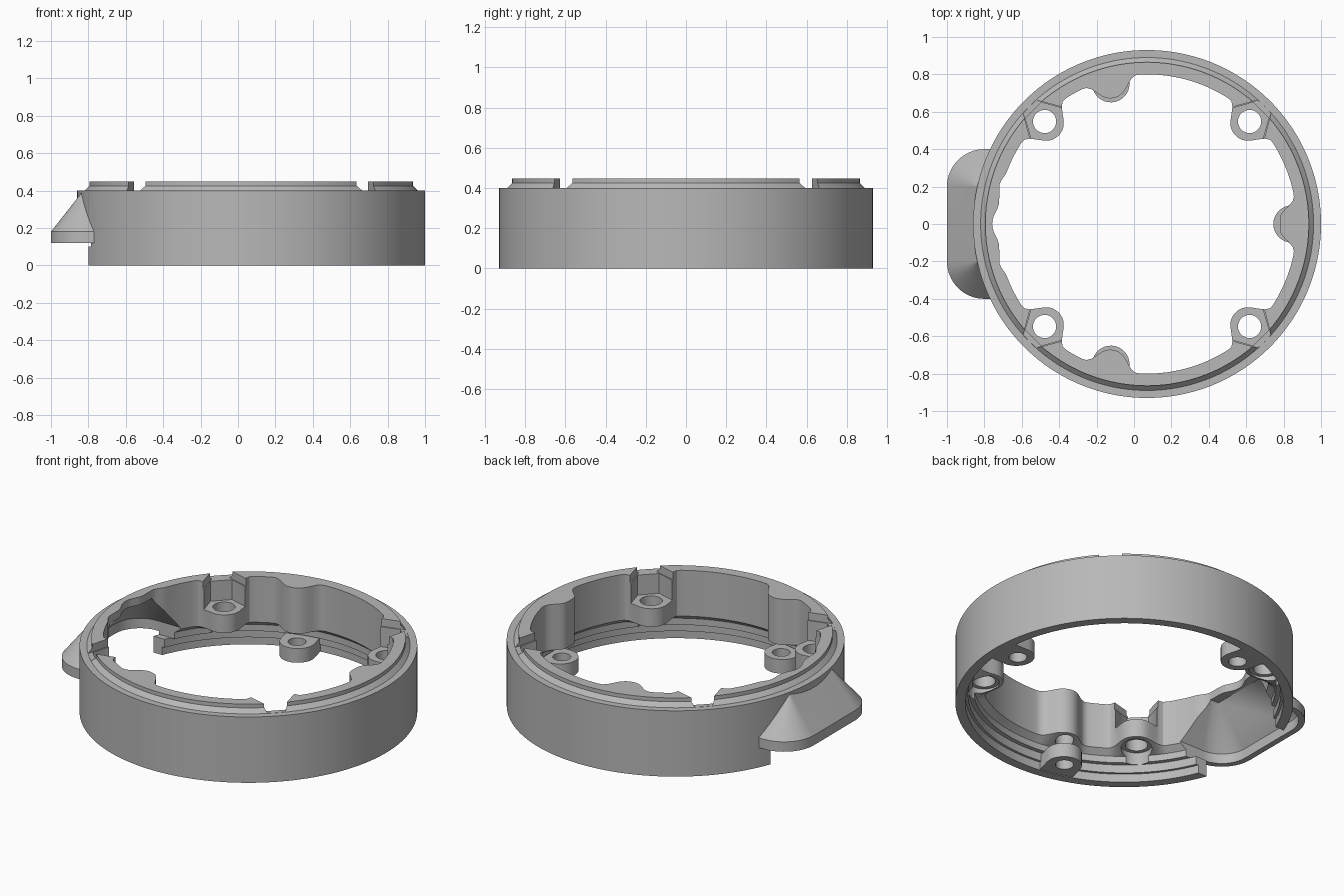
import bpy, bmesh
from math import sin, cos, pi, radians, sqrt, degrees
from mathutils import Vector

if "Cube" in bpy.data.objects:
    bpy.data.objects.remove(bpy.data.objects["Cube"])

CX = 0.07            # ring axis
SEG = 240
SCREWS = [45, 135, 225, 315]
LUGS = [0, 104.5, 255.5]

grey = bpy.data.materials.new("satin_grey")
grey.use_nodes = True
grey.diffuse_color = (0.48, 0.48, 0.48, 1)
grey.node_tree.nodes["Principled BSDF"].inputs["Base Color"].default_value = (0.48, 0.48, 0.48, 1)


def make(name, bm):
    bmesh.ops.recalc_face_normals(bm, faces=bm.faces)
    mesh = bpy.data.meshes.new(name)
    bm.to_mesh(mesh)
    bm.free()
    mesh.materials.append(grey)
    ob = bpy.data.objects.new(name, mesh)
    bpy.context.collection.objects.link(ob)
    return ob


def boolean(target, tool, mode):
    """Apply a boolean and remove the tool."""
    mod = target.modifiers.new(mode, 'BOOLEAN')
    mod.operation, mod.solver, mod.object = mode, 'EXACT', tool
    deps = bpy.context.evaluated_depsgraph_get()
    target_mesh = bpy.data.meshes.new_from_object(target.evaluated_get(deps))
    target.modifiers.clear()
    target.data = target_mesh
    bpy.data.objects.remove(tool)


def prism(name, pts, z0, z1, angle=0):
    """Extrude a plan outline, turned about the ring axis."""
    a = radians(angle)
    bm = bmesh.new()
    vs = [bm.verts.new((CX + x * cos(a) - y * sin(a), x * sin(a) + y * cos(a), z0)) for x, y in pts]
    face = bm.faces.new(vs)
    new = bmesh.ops.extrude_face_region(bm, geom=[face])["geom"]
    bmesh.ops.translate(bm, verts=[v for v in new if isinstance(v, bmesh.types.BMVert)],
                        vec=(0, 0, z1 - z0))
    return make(name, bm)


def disc(dist, r, n=32):
    return [(dist + r * cos(2 * pi * i / n), r * sin(2 * pi * i / n)) for i in range(n)]


def hull(name, pts):
    bm = bmesh.new()
    for p in pts:
        bm.verts.new(p)
    bmesh.ops.convex_hull(bm, input=bm.verts)
    loose = [v for v in bm.verts if not v.link_faces]
    bmesh.ops.delete(bm, geom=loose, context='VERTS')
    return make(name, bm)


# Inner outline of the ring as radius by angle: ears, lugs and the side recess
def inner_radius(t):
    def off(a):
        return (t - a + 180) % 360 - 180

    def ear(a, dist, size):
        d = radians(off(a))
        k = size ** 2 - (dist * sin(d)) ** 2
        return dist * cos(d) - sqrt(k) if k > 0 and abs(d) < 1 else 0.8

    r = min([0.8] + [ear(a, 0.775, 0.108) for a in SCREWS] + [ear(a, 0.8, 0.105) for a in LUGS[1:]])
    d = abs(off(0))
    if d < 9:
        r = min(r, 0.71 + 0.09 * max(0, d - 4.7) / 4.3)
    d = abs(off(180))
    if d < 17.5:
        r = 0.79 / cos(radians(d)) + 0.04 * max(0, 1 - (d / 6.5) ** 2)
    return r


inner = [inner_radius(360 * i / SEG) for i in range(SEG)]
for _ in range(2):
    inner = [(inner[i - 1] + 2 * inner[i] + inner[(i + 1) % SEG]) / 4 for i in range(SEG)]

# Ring body with stepped skirt and raised lip; None follows the inner outline
profile = [(0.93, 0), (0.93, 0.4), (0.89, 0.4), (0.865, 0.425), (0.865, 0.448),
           (None, 0.448), (None, 0.17), (0.835, 0.14), (0.835, 0.1),
           (0.86, 0.1), (0.86, 0.05), (0.875, 0.05), (0.875, 0)]
bm = bmesh.new()
rows = []
for rad, z in profile:
    row = []
    for i in range(SEG):
        a = 2 * pi * i / SEG
        r = inner[i] if rad is None else rad
        row.append(bm.verts.new((CX + r * cos(a), r * sin(a), z)))
    rows.append(row)
for j in range(len(rows)):
    p, q = rows[j], rows[(j + 1) % len(rows)]
    for i in range(SEG):
        k = (i + 1) % SEG
        bm.faces.new((p[i], p[k], q[k], q[i]))
ring = make("ring_housing", bm)

# Gap in the skirt below the side hood
gap = [(-1.2, -0.33), (-0.6, -0.33), (-0.6, 0.33), (-1.2, 0.33)]
boolean(ring, prism("skirt_gap", gap, -0.1, 0.125), 'DIFFERENCE')


# Sloping side hood with conical corners, hollow underneath
def hood_points(r, levels, inner_x):
    pts = []
    for s in (-1, 1):
        for z in levels:
            for i in range(17):
                a = pi / 2 + pi / 2 * i / 16
                pts.append((-0.8 + r * cos(a), s * (0.2 + r * sin(a)), z))
            pts.append((inner_x, s * (0.2 + r), z))
    return pts


outer_top = [(x, s * 0.2, 0.39) for s in (-1, 1) for x in (-0.835, -0.77)]
inner_top = [(x, s * 0.2, 0.4) for s in (-1, 1) for x in (-0.775, -0.6)]
boolean(ring, hull("hood", hood_points(0.2, (0.12, 0.18), -0.76) + outer_top), 'UNION')
boolean(ring, hull("hood_hollow", hood_points(0.165, (0.1, 0.18), -0.6) + inner_top), 'DIFFERENCE')

# Screw seats: lip gap, pocket, through hole and relief below
lip_gap = [(0.6, -0.14), (0.74, -0.135), (0.9, -0.042), (0.9, 0.042), (0.74, 0.135), (0.6, 0.14)]
pocket = [(0.6, -0.115), (0.76, -0.115), (0.86, -0.06), (0.86, 0.06), (0.76, 0.115), (0.6, 0.115)]
for a in SCREWS:
    boolean(ring, prism("lip_gap", lip_gap, 0.401, 0.6, a), 'DIFFERENCE')
    boolean(ring, prism("pocket", pocket, 0.28, 0.6, a), 'DIFFERENCE')
    boolean(ring, prism("screw_hole", disc(0.775, 0.062), 0.1, 0.6, a), 'DIFFERENCE')
    boolean(ring, prism("screw_relief", disc(0.775, 0.085), -0.1, 0.175, a), 'DIFFERENCE')

# Lower lugs: rounded plate under each column, with a blind hole
lug = [(0.9, 0.1)] + [(0.775 - 0.1 * sin(pi * i / 16), 0.1 * cos(pi * i / 16)) for i in range(17)] + [(0.9, -0.1)]
for a in LUGS:
    boolean(ring, prism("lug", lug, 0.004, 0.09, a), 'UNION')
    boolean(ring, prism("lug_hole", disc(0.765, 0.05), -0.1, 0.3, a), 'DIFFERENCE')

# Smooth curved walls, keeping hard edges
bpy.ops.object.select_all(action='DESELECT')
ring.select_set(True)
bpy.context.view_layer.objects.active = ring
bpy.ops.object.shade_smooth_by_angle(angle=radians(30))
